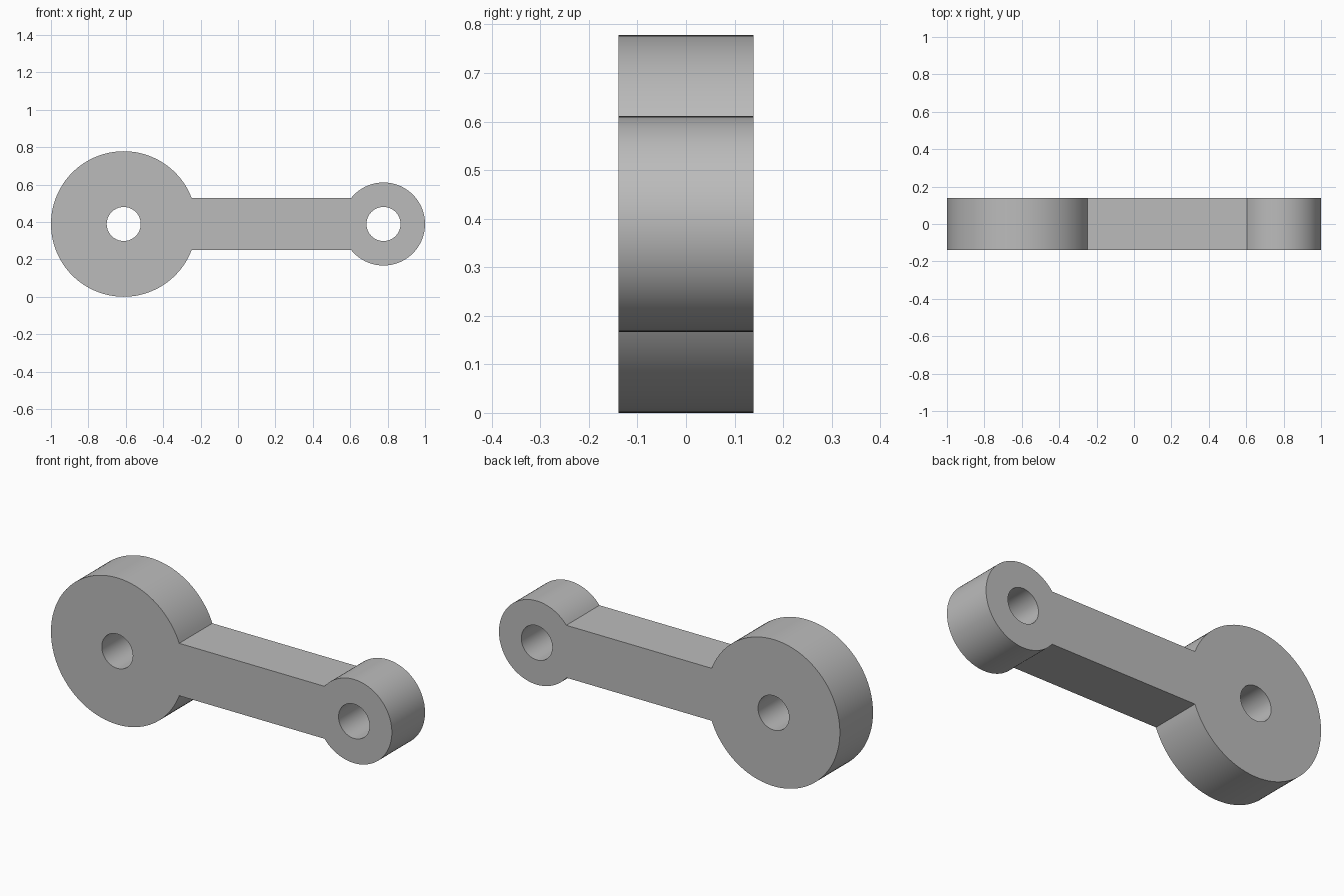
import bpy
import bmesh
from math import asin, cos, sin, pi, tau

cube = bpy.data.objects.get("Cube")
if cube:
    bpy.data.objects.remove(cube)

THICKNESS = 0.278
AXIS_Z = 0.389
BAR_HALF = 0.139
BIG_X, BIG_R = -0.611, 0.389
SMALL_X, SMALL_R = 0.778, 0.222
HOLE_R = 0.091

grey = bpy.data.materials.new("plain grey")
grey.use_nodes = True
colour = (0.5, 0.5, 0.5, 1)
grey.diffuse_color = colour
grey.node_tree.nodes["Principled BSDF"].inputs["Base Color"].default_value = colour


def arc(x, radius, start, sweep, steps):
    """Points along an arc in the front plane."""
    angles = [start + sweep * i / steps for i in range(steps + 1)]
    return [(x + radius * cos(a), -THICKNESS / 2, AXIS_Z + radius * sin(a)) for a in angles]


def add_loop(bm, points):
    verts = [bm.verts.new(p) for p in points]
    return [bm.edges.new((v, verts[i - 1])) for i, v in enumerate(verts)]


# Outline: each round end stops where it meets the straight bar
big = asin(BAR_HALF / BIG_R)
small = asin(BAR_HALF / SMALL_R)
outline = arc(BIG_X, BIG_R, big, tau - 2 * big, 96)
outline += arc(SMALL_X, SMALL_R, small - pi, tau - 2 * small, 72)

# Flat plate with two pin holes
bm = bmesh.new()
edges = add_loop(bm, outline)
for x in (BIG_X, SMALL_X):
    edges += add_loop(bm, arc(x, HOLE_R, 0, tau, 64)[:-1])
bmesh.ops.triangle_fill(bm, edges=edges, use_beauty=True, use_dissolve=False)

# Thicken the plate into a solid link
result = bmesh.ops.extrude_face_region(bm, geom=bm.faces[:], use_keep_orig=True)
moved = [g for g in result["geom"] if isinstance(g, bmesh.types.BMVert)]
bmesh.ops.translate(bm, verts=moved, vec=(0, THICKNESS, 0))
bmesh.ops.recalc_face_normals(bm, faces=bm.faces[:])

mesh = bpy.data.meshes.new("connecting_link")
bm.to_mesh(mesh)
bm.free()
mesh.materials.append(grey)
link = bpy.data.objects.new("connecting_link", mesh)
bpy.context.collection.objects.link(link)

# Smooth round walls, crisp rims
bpy.ops.object.select_all(action="DESELECT")
link.select_set(True)
bpy.context.view_layer.objects.active = link
bpy.ops.object.shade_smooth_by_angle(angle=pi / 6)
